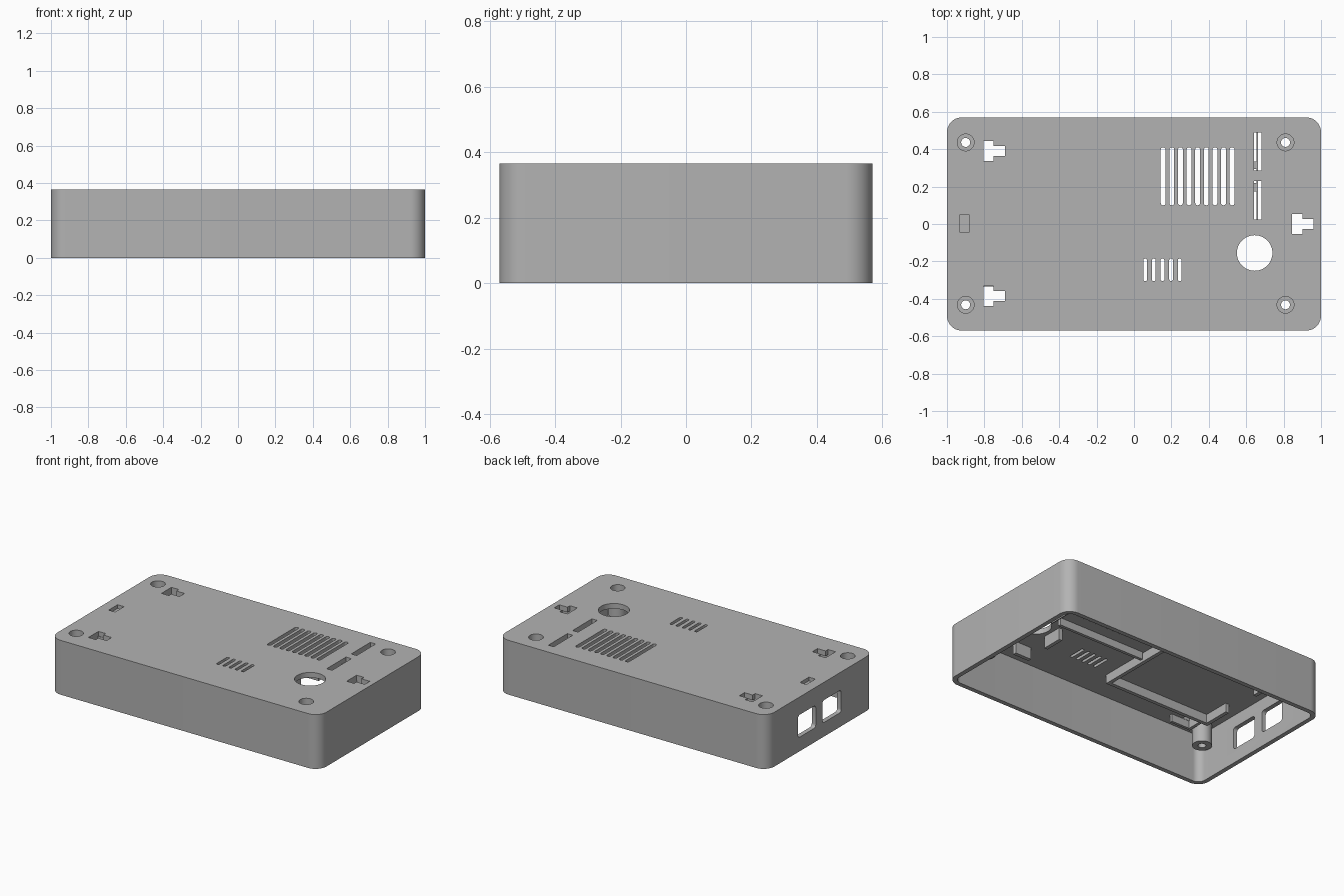
import bpy, bmesh, math
from mathutils import Matrix, Vector

cube = bpy.data.objects.get("Cube")
if cube:
    bpy.data.objects.remove(cube, do_unlink=True)

TOP, CEIL, WALL = 0.365, 0.33, 0.03

grey = bpy.data.materials.new("case grey")
grey.use_nodes = True
colour = (0.45, 0.45, 0.45, 1)
grey.diffuse_color = colour
grey.node_tree.nodes["Principled BSDF"].inputs["Base Color"].default_value = colour


def make(name, bm):
    mesh = bpy.data.meshes.new(name)
    bmesh.ops.recalc_face_normals(bm, faces=bm.faces)
    bm.to_mesh(mesh)
    bm.free()
    obj = bpy.data.objects.new(name, mesh)
    bpy.context.collection.objects.link(obj)
    mesh.materials.append(grey)
    return obj


def add_box(bm, x0, x1, y0, y1, z0, z1, radius=0, axis=2, segments=6):
    """Box, with the edges along one axis rounded when a radius is given."""
    size = Vector((x1 - x0, y1 - y0, z1 - z0))
    mid = Vector((x0 + x1, y0 + y1, z0 + z1)) / 2
    matrix = Matrix.Translation(mid) @ Matrix.Diagonal((*size, 1))
    verts = bmesh.ops.create_cube(bm, size=1, matrix=matrix)["verts"]
    if radius:
        edges = {e for v in verts for e in v.link_edges
                 if abs((e.verts[0].co - e.verts[1].co).normalized()[axis]) > 0.9}
        bmesh.ops.bevel(bm, geom=list(edges), offset=radius, segments=segments,
                        profile=0.5, affect='EDGES')


def add_cylinder(bm, x, y, r, z0, z1, sides=32):
    bmesh.ops.create_cone(bm, cap_ends=True, segments=sides, radius1=r, radius2=r,
                          depth=z1 - z0, matrix=Matrix.Translation((x, y, (z0 + z1) / 2)))


def cut(obj, cutter):
    mod = obj.modifiers.new("cut", 'BOOLEAN')
    mod.operation, mod.solver, mod.object = 'DIFFERENCE', 'EXACT', cutter
    bpy.context.view_layer.update()
    result = bpy.data.meshes.new_from_object(
        obj.evaluated_get(bpy.context.evaluated_depsgraph_get()))
    obj.modifiers.clear()
    obj.data = result
    bpy.data.objects.remove(cutter, do_unlink=True)


def smooth(obj):
    bpy.ops.object.select_all(action='DESELECT')
    obj.select_set(True)
    bpy.context.view_layer.objects.active = obj
    bpy.ops.object.shade_smooth_by_angle(angle=math.radians(30))


# Outer shell, open underneath
bm = bmesh.new()
add_box(bm, -1, 1, -0.57, 0.57, 0, TOP, 0.08, segments=12)
case = make("case_shell", bm)
bm = bmesh.new()
add_box(bm, -1 + WALL, 1 - WALL, -0.57 + WALL, 0.57 - WALL, -0.1, CEIL, 0.05, segments=12)
cut(case, make("cavity", bm))

# Openings in the lid and the end wall
bm = bmesh.new()
LOW, HIGH = CEIL - 0.02, TOP + 0.05
for i in range(9):
    x = 0.156 + i * 0.0461
    add_box(bm, x - 0.013, x + 0.013, 0.1, 0.41, LOW, HIGH, 0.012)
for i in range(5):
    x = 0.06 + i * 0.0461
    add_box(bm, x - 0.01, x + 0.01, -0.305, -0.185, LOW, HIGH, 0.009)
add_cylinder(bm, 0.645, -0.155, 0.095, LOW, HIGH, 48)
for y0, y1 in ((0.285, 0.488), (0.025, 0.23)):
    add_box(bm, 0.642, 0.682, y0, y1, LOW, HIGH)
add_box(bm, -0.93, -0.882, -0.045, 0.05, CEIL + 0.01, HIGH)
for y0, y1 in ((0.05, 0.24), (-0.22, -0.02)):
    add_box(bm, -1.1, -0.9, y0, y1, 0.095, 0.245, 0.02, axis=0)
SCREWS = [(x, y) for x in (-0.9, 0.81) for y in (-0.432, 0.436)]
for x, y in SCREWS:
    add_cylinder(bm, x, y, 0.045, LOW, HIGH)
cut(case, make("openings", bm))

# T-shaped mounting slots, each cut from two overlapping boxes
SLOTS = [(-0.805, 0.39), (-0.805, -0.385), (0.845, 0.0)]
for dx0, dx1, half in ((0, 0.055, 0.053), (0.04, 0.116, 0.027)):
    bm = bmesh.new()
    for x, y in SLOTS:
        add_box(bm, x + dx0, x + dx1, y - half, y + half, LOW, HIGH)
    cut(case, make("slot_cutter", bm))
smooth(case)

# Screw posts: a wide socket from above and a narrow hole through the foot
for i, (x, y) in enumerate(SCREWS):
    bm = bmesh.new()
    add_cylinder(bm, x, y, 0.06, 0.19, CEIL + 0.01)
    post = make(f"screw_post_{i + 1}", bm)
    for r, z0 in ((0.045, 0.26), (0.024, 0.1)):
        bm = bmesh.new()
        add_cylinder(bm, x, y, r, z0, HIGH)
        cut(post, make("hole_cutter", bm))
    smooth(post)


def walls(name, boxes, bottom):
    bm = bmesh.new()
    for b in boxes:
        add_box(bm, *b, bottom, CEIL + 0.004)
    return make(name, bm)


# Walls hanging around each mounting slot
for i, (x, y) in enumerate(SLOTS):
    end = min(x + 0.136, 0.975)
    walls(f"slot_guard_{i + 1}", [
        (x - 0.02, x, y - 0.073, y + 0.073),
        (x, end, y - 0.073, y - 0.055),
        (x, end, y + 0.055, y + 0.073)], 0.28)

# Battery frame under the lid
walls("battery_frame", [
    (-0.86, -0.06, -0.335, -0.31), (-0.86, -0.06, 0.31, 0.335),
    (-0.085, -0.06, -0.31, 0.31),
    (-0.86, -0.835, -0.31, -0.13), (-0.86, -0.835, 0.13, 0.31)], 0.27)

# Circuit board rails and sensor brackets
walls("board_rails", [
    (-0.05, 0.6, 0.0, 0.02), (-0.05, 0.6, 0.49, 0.51)], 0.28)
walls("sensor_brackets", [
    (0.5, 0.525, -0.22, -0.08), (0.5, 0.62, -0.4, -0.375),
    (0.765, 0.785, -0.26, -0.05)], 0.25)

# Bars and stops below the two narrow slots
walls("slot_bars", [
    (0.655, 0.662, 0.27, 0.5), (0.655, 0.662, 0.01, 0.245),
    (0.64, 0.656, 0.295, 0.335), (0.64, 0.656, 0.175, 0.22)], 0.27)
